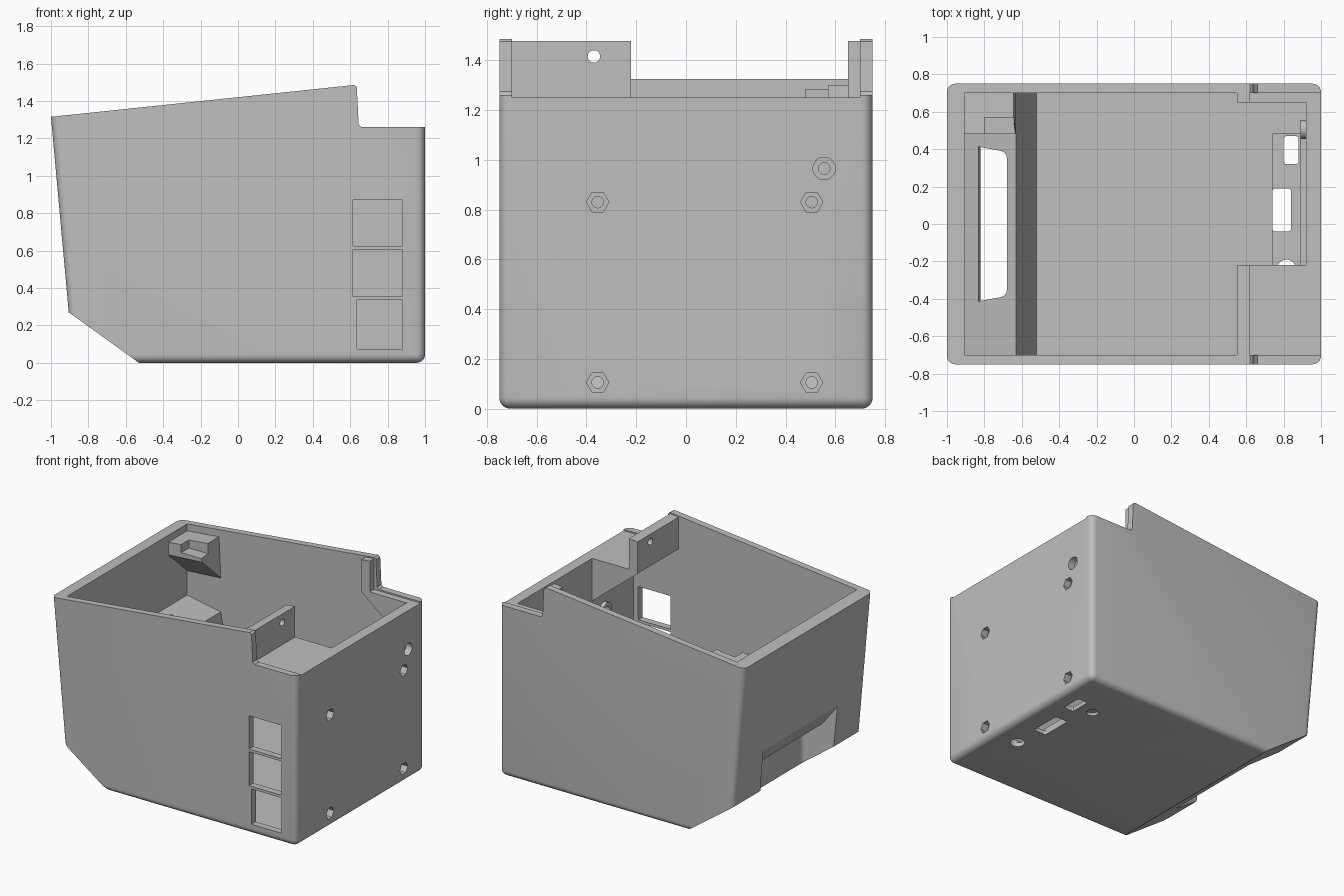
import bpy, bmesh, math
from mathutils import Vector

if "Cube" in bpy.data.objects:
    bpy.data.objects.remove(bpy.data.objects["Cube"], do_unlink=True)

grey = bpy.data.materials.new("matte grey")
grey.use_nodes = True
grey.diffuse_color = (0.52, 0.52, 0.52, 1)
grey.node_tree.nodes["Principled BSDF"].inputs["Base Color"].default_value = (0.52, 0.52, 0.52, 1)


def finish(name, bm):
    bmesh.ops.recalc_face_normals(bm, faces=bm.faces)
    mesh = bpy.data.meshes.new(name)
    bm.to_mesh(mesh)
    bm.free()
    mesh.materials.append(grey)
    obj = bpy.data.objects.new(name, mesh)
    bpy.context.collection.objects.link(obj)
    return obj


def side_prism(points, y0, y1):
    """Extrude an x-z outline along y."""
    bm = bmesh.new()
    face = bm.faces.new([bm.verts.new((x, y0, z)) for x, z in points])
    new = bmesh.ops.extrude_face_region(bm, geom=[face])["geom"]
    verts = [v for v in new if isinstance(v, bmesh.types.BMVert)]
    bmesh.ops.translate(bm, verts=verts, vec=(0, y1 - y0, 0))
    return bm


def box(x0, x1, y0, y1, z0, z1):
    return side_prism([(x0, z0), (x1, z0), (x1, z1), (x0, z1)], y0, y1)


def rod(center, radius, length, axis="X", sides=32):
    bm = bmesh.new()
    bmesh.ops.create_cone(bm, cap_ends=True, segments=sides, radius1=radius,
                          radius2=radius, depth=length)
    if axis == "X":
        turn = Vector((0, 0, 1)).rotation_difference(Vector((1, 0, 0))).to_matrix()
        bmesh.ops.rotate(bm, verts=bm.verts, matrix=turn)
    bmesh.ops.translate(bm, verts=bm.verts, vec=center)
    return bm


def boolean(obj, bm, operation="DIFFERENCE"):
    tool = finish("cutter", bm)
    tool.hide_render = True
    mod = obj.modifiers.new("cut", "BOOLEAN")
    mod.operation, mod.object, mod.solver = operation, tool, "EXACT"
    bpy.context.view_layer.objects.active = obj
    bpy.ops.object.modifier_apply(modifier=mod.name)
    bpy.data.objects.remove(tool, do_unlink=True)


# Outer shell with rounded upright corners and rounded base edges
outline = [(-1, 1.315), (-0.905, 0.27), (-0.53, 0), (1, 0), (1, 1.26),
           (0.66, 1.26), (0.645, 1.275), (0.635, 1.475), (0.62, 1.485)]
bm = side_prism(outline, -0.75, 0.75)
rounded = []
for e in bm.edges:
    a, b = (v.co for v in e.verts)
    upright = abs(a.z - b.z) > 0.9
    base = max(a.z, b.z) < 0.01 and max(a.x, b.x) > 0.9
    if upright or base:
        rounded.append(e)
bmesh.ops.bevel(bm, geom=rounded, offset=0.045, segments=6, profile=0.5, affect="EDGES")
shell = finish("enclosure_shell", bm)

# Open interior with a raised shelf behind the sloping wall
boolean(shell, side_prism([(-0.905, 1.8), (-0.905, 0.8), (-0.63, 0.75), (-0.52, 0.05),
                           (0.92, 0.05), (0.92, 1.8)], -0.7, 0.7))
boolean(shell, box(0.7, 1.2, -0.7, 0.7, 1.25, 1.8))

# Tapered slot through the shelf and the sloping wall
bm = side_prism([(-0.84, 1.0), (-0.68, 1.0), (-0.68, -0.1), (-1.2, -0.1),
                 (-1.2, 0.93), (-0.82, 0.42)], -1, 1)
for v in bm.verts:
    v.co.y *= 0.415 - 0.19 * (v.co.x + 0.84)
edges = [e for e in bm.edges if all(abs(v.co.x + 0.68) < 0.001 for v in e.verts)
         and abs(e.verts[0].co.z - e.verts[1].co.z) > 0.5]
bmesh.ops.bevel(bm, geom=edges, offset=0.03, segments=4, profile=0.5, affect="EDGES")
boolean(shell, bm)

# Three square windows in the front wall
for x0, z0, z1 in ((0.615, 0.625, 0.87), (0.615, 0.355, 0.605), (0.635, 0.075, 0.335)):
    boolean(shell, box(x0, 0.88, -0.9, -0.6, z0, z1))

# Screw standoffs with hexagonal nut pockets
for y in (-0.355, 0.505):
    for z in (0.105, 0.83):
        boolean(shell, rod((0.92, y, z), 0.05, 0.06), "UNION")
        boolean(shell, rod((1.02, y, z), 0.045, 0.14, sides=6))
        boolean(shell, rod((0.95, y, z), 0.023, 0.4))

# Round counterbored cable hole
boolean(shell, rod((1.02, 0.555, 0.965), 0.045, 0.14))
boolean(shell, rod((0.95, 0.555, 0.965), 0.023, 0.4))

# Port pocket and openings in the floor
boolean(shell, box(0.74, 0.89, -0.28, 0.48, 0.03, 0.2))
for x0, x1, y0, y1 in ((0.8, 0.88, 0.32, 0.47), (0.74, 0.84, -0.04, 0.19)):
    bm = box(x0, x1, y0, y1, -0.1, 0.1)
    upright = [e for e in bm.edges if abs(e.verts[0].co.z - e.verts[1].co.z) > 0.1]
    bmesh.ops.bevel(bm, geom=upright, offset=0.015, segments=3, profile=0.5, affect="EDGES")
    boolean(shell, bm)
boolean(shell, rod((0.815, -0.24, 0), 0.05, 0.3, "Z"))
boolean(shell, rod((0.69, 0.39, 0), 0.04, 0.04, "Z"))

# Rear deck brackets: upright tab, flat top and sloping underside
bracket = [(0.55, 1.47), (0.62, 1.477), (0.62, 1.25), (0.94, 1.25),
           (0.94, 0.92), (0.55, 1.235)]
deck = finish("deck_bracket", side_prism(bracket, -0.72, -0.22))
boolean(deck, rod((0.58, -0.37, 1.415), 0.025, 0.3))
rib = finish("side_rib", side_prism(bracket, 0.65, 0.72))

# Corner block with a stepped top and an underside tapering into the wall
bm = side_prism([(-0.92, 1.272), (-0.645, 1.3), (-0.63, 1.2), (-0.92, 1.18)], 0.48, 0.71)
for v in bm.verts:
    if v.co.y > 0.6 and v.co.z < 1.25:
        v.co.z -= 0.21
block = finish("corner_block", bm)
boolean(block, box(-0.8, -0.5, 0.4, 0.57, 1.225, 1.5))

for obj in (shell, deck, rib, block):
    bpy.ops.object.select_all(action="DESELECT")
    obj.select_set(True)
    bpy.context.view_layer.objects.active = obj
    bpy.ops.object.shade_smooth_by_angle(angle=math.radians(30))
